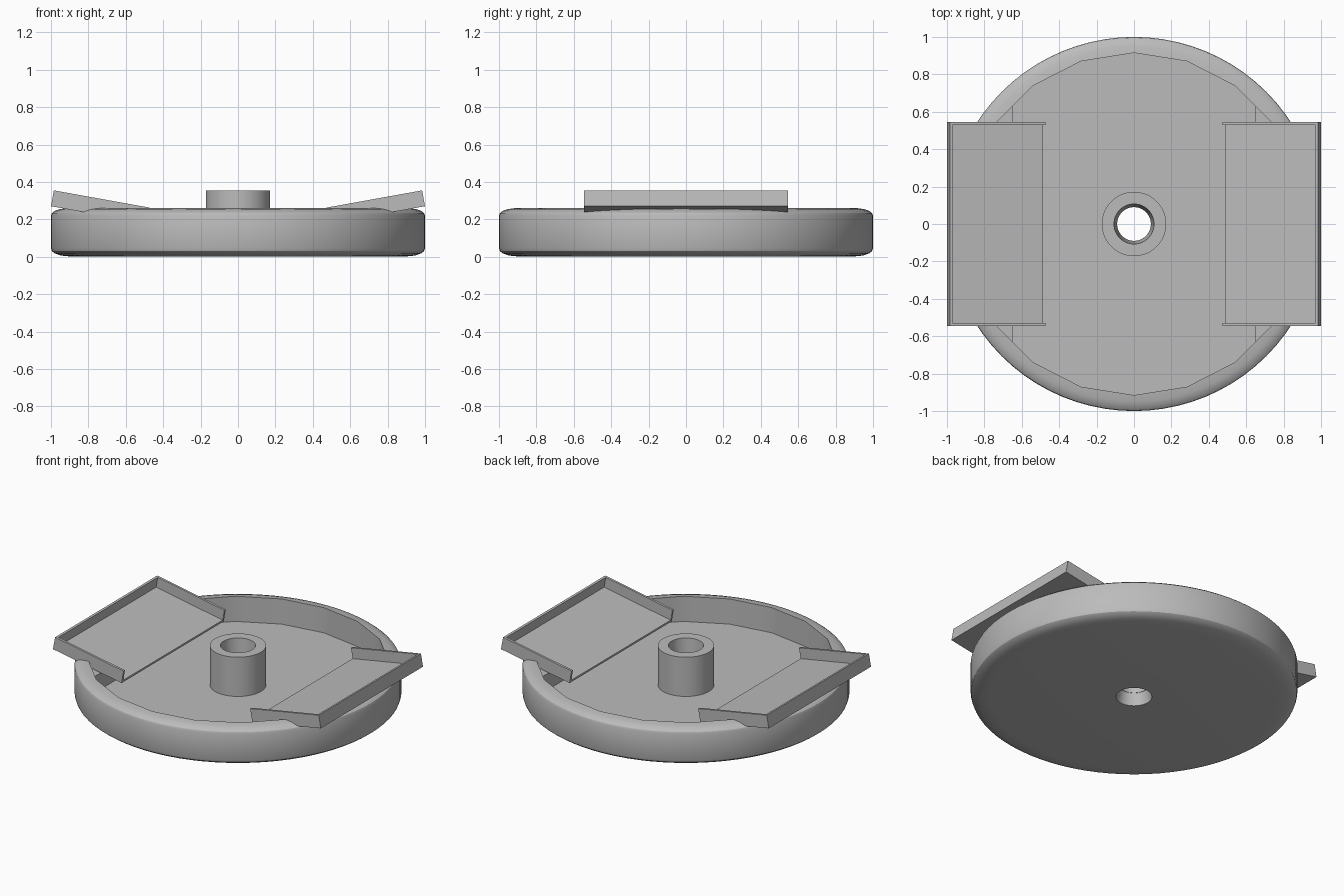
import bpy, bmesh, math
from mathutils import Matrix, Vector

if "Cube" in bpy.data.objects:
    bpy.data.objects.remove(bpy.data.objects["Cube"])

grey = bpy.data.materials.new("plain_grey")
grey.use_nodes = True
grey.diffuse_color = (0.5, 0.5, 0.5, 1)
grey.node_tree.nodes["Principled BSDF"].inputs["Base Color"].default_value = (0.5, 0.5, 0.5, 1)

SEGMENTS, SIDES = 80, 20      # round outside, faceted pocket
POCKET, FLOOR, RIM, TOP = 0.915, 0.09, 0.26, 0.355
TILT = math.radians(10.2)
LENGTH, WIDTH, HEIGHT, WALL = 0.52, 1.09, 0.086, 0.015


def finish(name, bm):
    bmesh.ops.recalc_face_normals(bm, faces=bm.faces)
    mesh = bpy.data.meshes.new(name)
    bm.to_mesh(mesh)
    bm.free()
    mesh.materials.append(grey)
    obj = bpy.data.objects.new(name, mesh)
    bpy.context.collection.objects.link(obj)
    return obj


def activate(obj):
    bpy.ops.object.select_all(action='DESELECT')
    obj.select_set(True)
    bpy.context.view_layer.objects.active = obj


def smooth(obj):
    activate(obj)
    bpy.ops.object.shade_smooth_by_angle(angle=math.radians(25))


def faceted(radius, angle):
    """Distance to the edge of the regular pocket polygon at this angle."""
    step = 2 * math.pi / SIDES
    return radius * math.cos(step / 2) / math.cos(angle % step - step / 2)


def lathe(name, profile):
    """Closed ring of (radius, z, is_faceted) points turned about z."""
    bm = bmesh.new()
    columns = []
    for i in range(SEGMENTS):
        a = 2 * math.pi * i / SEGMENTS
        column = []
        for r, z, flat in profile:
            r = faceted(r, a) if flat else r
            column.append(bm.verts.new((r * math.cos(a), r * math.sin(a), z)))
        columns.append(column)
    n = len(profile)
    for i in range(SEGMENTS):
        c, d = columns[i], columns[(i + 1) % SEGMENTS]
        for j in range(n):
            k = (j + 1) % n
            bm.faces.new((c[j], d[j], d[k], c[k]))
    return finish(name, bm)


def add_box(bm, low, high, matrix):
    low, high = Vector(low), Vector(high)
    size = Matrix.Diagonal((*(high - low), 1))
    bmesh.ops.create_cube(bm, size=1, matrix=matrix @ Matrix.Translation((low + high) / 2) @ size)


def tray_matrix(turn):
    return (Matrix.Rotation(turn, 4, 'Z') @ Matrix.Translation((0.488, 0, 0.178))
            @ Matrix.Rotation(-TILT, 4, 'Y'))


# Round dish with softened outer edges and a faceted pocket
dish = lathe("dish", [
    (0.11, 0, False), (0.88, 0, False), (0.945, 0.006, False), (0.98, 0.018, False),
    (0.995, 0.03, False), (1, 0.045, False),
    (1, 0.22, False), (0.995, 0.233, False), (0.98, 0.245, False), (0.95, 0.255, False),
    (POCKET, RIM, True), (POCKET, FLOOR, True), (0.14, FLOOR, False), (0.09, FLOOR, False)])

# Central hub with a slightly tapered bore
hub = lathe("hub", [(0.09, FLOOR - 0.01, False), (0.172, FLOOR - 0.01, False),
                    (0.172, TOP, False), (0.107, TOP, False)])

for side, turn in (("left", 0), ("right", math.pi)):
    place = tray_matrix(turn)
    half = WIDTH / 2

    # Clear the rim where the tray sits
    bm = bmesh.new()
    add_box(bm, (0, -half + 0.005, 0.006), (LENGTH - 0.005, half - 0.005, 0.3), place)
    cutter = finish("tray_cutter", bm)
    cutter.hide_render = True
    cut = dish.modifiers.new("tray_seat", 'BOOLEAN')
    cut.operation, cut.solver, cut.object = 'DIFFERENCE', 'EXACT', cutter
    activate(dish)
    bpy.ops.object.modifier_apply(modifier=cut.name)
    bpy.data.objects.remove(cutter)

    # Tilted tray, open towards the hub
    bm = bmesh.new()
    add_box(bm, (0, -half + WALL, 0), (LENGTH - WALL, half - WALL, WALL), place)
    add_box(bm, (LENGTH - WALL, -half, 0), (LENGTH, half, HEIGHT), place)
    for y in (-half, half - WALL):
        add_box(bm, (0, y, 0), (LENGTH - WALL, y + WALL, HEIGHT), place)
    finish(side + "_tray", bm)

    # Raised ledge in the pocket under the tray
    bm = bmesh.new()
    step = 2 * math.pi / SIDES
    outline = [(POCKET * math.cos(i * step), POCKET * math.sin(i * step)) for i in range(-2, 3)]
    outline = [(0.65, -0.628)] + outline + [(0.65, 0.628)]
    spin = Matrix.Rotation(turn, 4, 'Z')
    face = bm.faces.new([bm.verts.new(spin @ Vector((x, y, FLOOR - 0.01))) for x, y in outline])
    raised = bmesh.ops.extrude_face_region(bm, geom=[face])["geom"]
    bmesh.ops.translate(bm, vec=(0, 0, 0.2 - FLOOR + 0.01),
                        verts=[v for v in raised if isinstance(v, bmesh.types.BMVert)])
    finish(side + "_ledge", bm)

smooth(dish)
smooth(hub)
